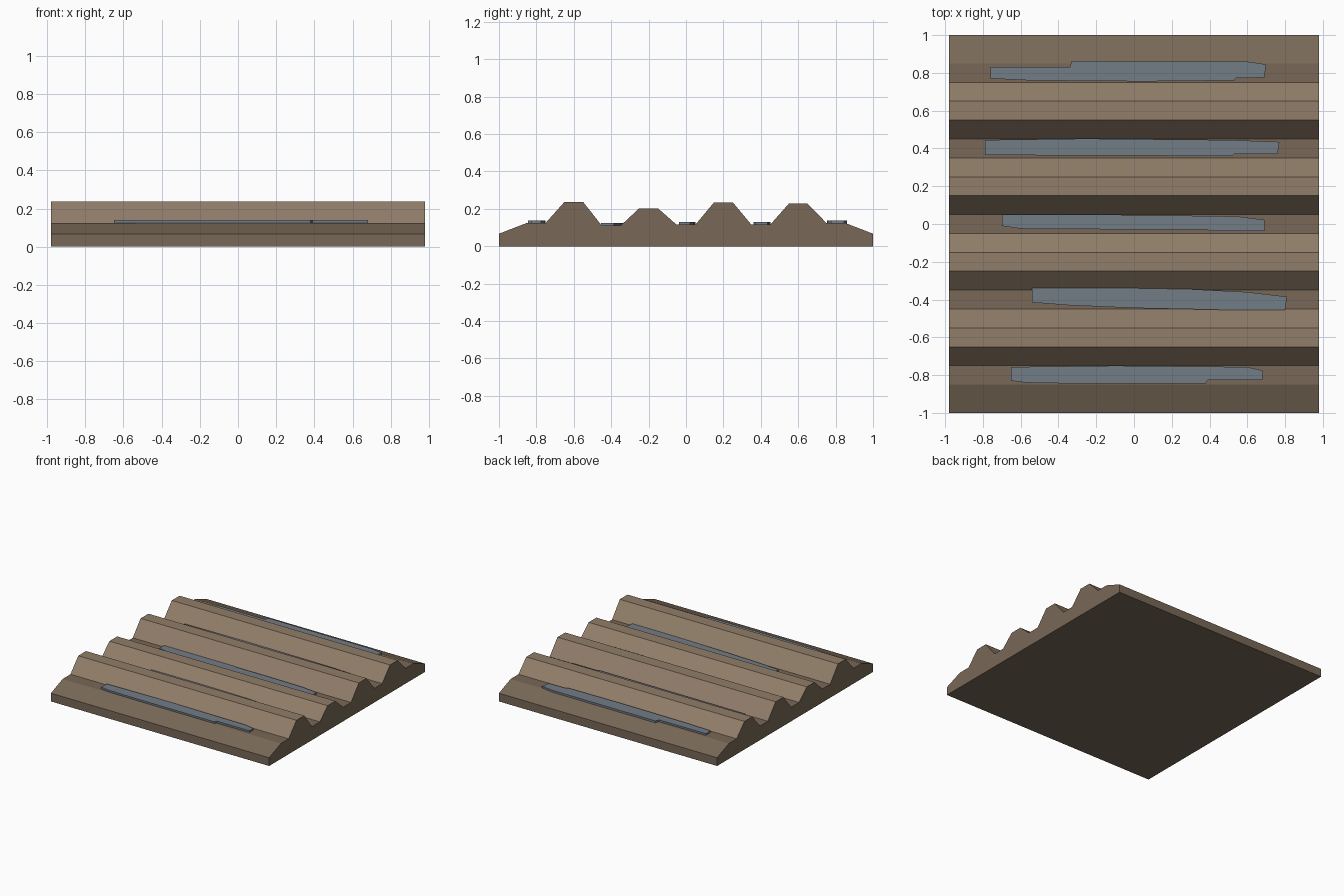
import bpy, bmesh

if "Cube" in bpy.data.objects:
    bpy.data.objects.remove(bpy.data.objects["Cube"])


def material(name, rgb):
    m = bpy.data.materials.new(name)
    m.diffuse_color = (*rgb, 1)
    m.use_nodes = True
    m.node_tree.nodes["Principled BSDF"].inputs["Base Color"].default_value = m.diffuse_color
    return m


ridge_soil = material("ridge_soil", (0.28, 0.205, 0.14))
damp_soil = material("damp_soil", (0.19, 0.14, 0.095))
water = material("water", (0.17, 0.20, 0.24))


def prism(name, outline, offset, mats):
    """Extrude a closed 3D outline by an offset vector."""
    bm = bmesh.new()
    face = bm.faces.new([bm.verts.new(p) for p in outline])
    ext = bmesh.ops.extrude_face_region(bm, geom=[face], use_keep_orig=True)
    moved = [v for v in ext["geom"] if isinstance(v, bmesh.types.BMVert)]
    bmesh.ops.translate(bm, verts=moved, vec=offset)
    bmesh.ops.recalc_face_normals(bm, faces=bm.faces)
    mesh = bpy.data.meshes.new(name)
    bm.to_mesh(mesh)
    bm.free()
    for m in mats:
        mesh.materials.append(m)
    obj = bpy.data.objects.new(name, mesh)
    bpy.context.collection.objects.link(obj)
    return obj


# Ploughed field: floors of the five furrows and tops of the four ridges
floors = [0.125, 0.11, 0.115, 0.115, 0.125]
tops = [0.237, 0.203, 0.235, 0.228]
profile = [(-1, 0), (-1, 0.067)]
for i, z in enumerate(floors):
    y = -0.8 + 0.4 * i
    profile += [(y - 0.05, z), (y + 0.05, z)]
    if i < 4:
        profile += [(y + 0.15, tops[i]), (y + 0.25, tops[i])]
profile += [(1, 0.067), (1, 0)]
field = prism("ploughed_field", [(-0.98, y, z) for y, z in profile],
              (1.96, 0, 0), [damp_soil, ridge_soil])

# Dry soil on the ridges only
for p in field.data.polygons:
    if abs(p.normal.x) < 0.5 and abs(p.center.y) < 0.76:
        if max(field.data.vertices[v].co.z for v in p.vertices) > 0.19:
            p.material_index = 1

# Water strips in the furrows: outline seen from above
strips = [
    [(-0.65, -0.83), (-0.57, -0.84), (-0.3, -0.845), (0.1, -0.845), (0.38, -0.845),
     (0.39, -0.825), (0.68, -0.825), (0.68, -0.775), (0.6, -0.757), (-0.1, -0.75),
     (-0.65, -0.757)],
    [(-0.54, -0.415), (-0.35, -0.43), (0.0, -0.445), (0.5, -0.455), (0.8, -0.455),
     (0.81, -0.385), (0.6, -0.36), (0.3, -0.345), (-0.1, -0.338), (-0.54, -0.34)],
    [(-0.7, -0.01), (-0.6, -0.025), (-0.15, -0.028), (0.39, -0.028), (0.4, -0.037),
     (0.69, -0.037), (0.69, 0.022), (0.55, 0.04), (0.22, 0.045), (-0.06, 0.045),
     (-0.07, 0.05), (-0.7, 0.05)],
    [(-0.79, 0.365), (0.52, 0.36), (0.53, 0.37), (0.76, 0.37), (0.77, 0.435),
     (0.5, 0.445), (-0.26, 0.452), (-0.79, 0.445)],
    [(-0.76, 0.77), (-0.55, 0.76), (0.05, 0.755), (0.53, 0.76), (0.54, 0.773),
     (0.69, 0.775), (0.7, 0.845), (0.6, 0.86), (-0.33, 0.862), (-0.34, 0.832),
     (-0.76, 0.83)],
]
for i, (outline, z) in enumerate(zip(strips, floors)):
    prism(f"water_strip_{i + 1}", [(x, y, z - 0.002) for x, y in outline],
          (0, 0, 0.016), [water])
